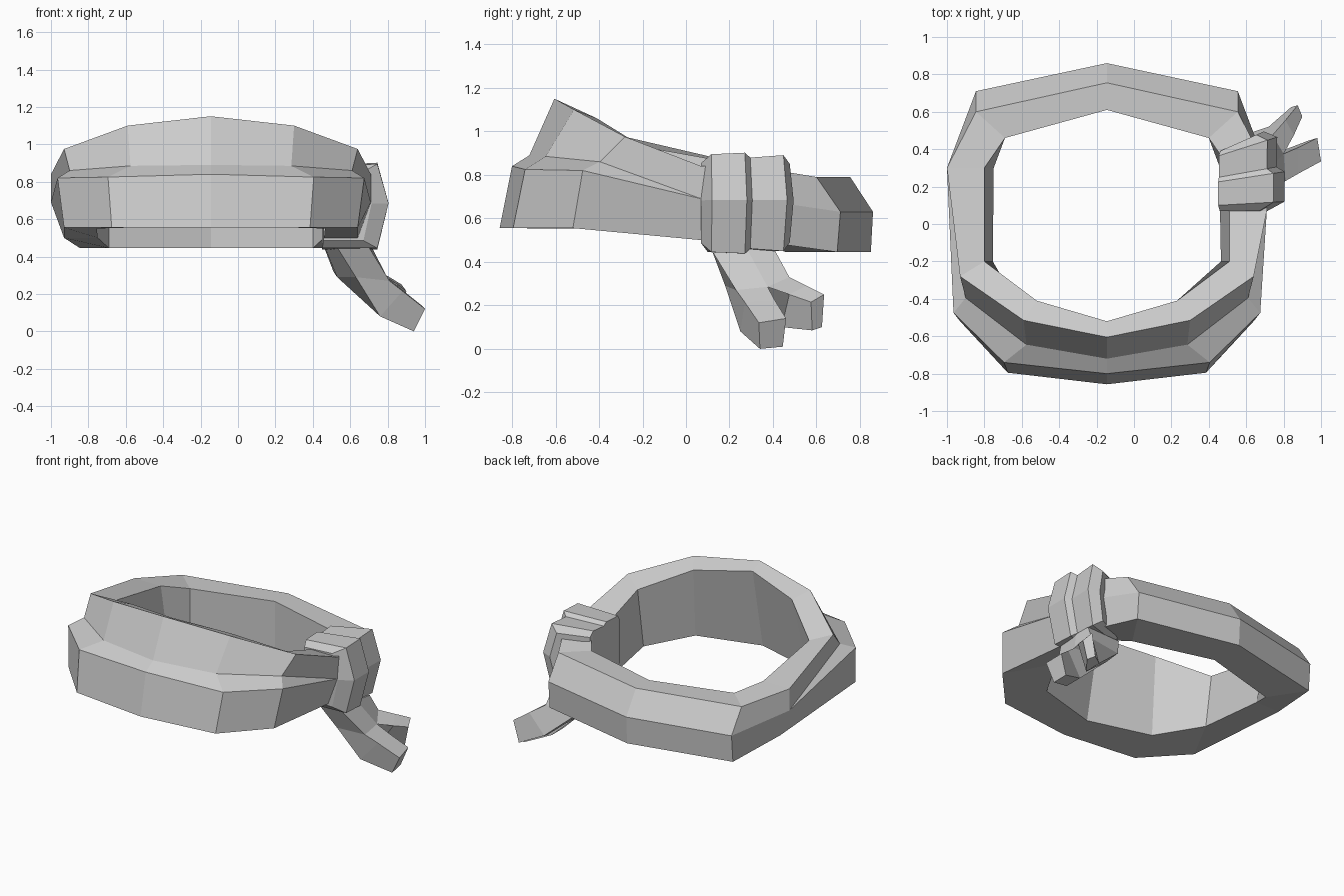
import bpy
import bmesh
from mathutils import Vector

default_cube = bpy.data.objects.get("Cube")
if default_cube:
    bpy.data.objects.remove(default_cube, do_unlink=True)

CENTRE = -0.145  # mirror plane of the band

# One plain cloth colour
cloth = bpy.data.materials.new("grey_cloth")
cloth.use_nodes = True
cloth.diffuse_color = (0.6, 0.6, 0.6, 1)
shader = next(n for n in cloth.node_tree.nodes if n.type == 'BSDF_PRINCIPLED')
shader.inputs["Base Color"].default_value = cloth.diffuse_color
shader.inputs["Roughness"].default_value = 0.9


def loft(name, sections, closed=False):
    """Skin a row of cross-sections that all have the same number of points."""
    mesh_data = bmesh.new()
    rings = [[mesh_data.verts.new(point) for point in section] for section in sections]
    pairs = list(zip(rings, rings[1:]))
    if closed:
        pairs.append((rings[-1], rings[0]))
    for ring, following in pairs:
        count = len(ring)
        for i in range(count):
            j = (i + 1) % count
            mesh_data.faces.new((ring[i], ring[j], following[j], following[i]))
    if not closed:
        mesh_data.faces.new(rings[0])
        mesh_data.faces.new(rings[-1])
    bmesh.ops.remove_doubles(mesh_data, verts=mesh_data.verts, dist=0.0005)
    bmesh.ops.recalc_face_normals(mesh_data, faces=mesh_data.faces)
    mesh = bpy.data.meshes.new(name)
    mesh_data.to_mesh(mesh)
    mesh_data.free()
    mesh.materials.append(cloth)
    part = bpy.data.objects.new(name, mesh)
    bpy.context.collection.objects.link(part)


def tall_section(hem, ledge, fold, crest, lining, hem_inside):
    """Front cross-section with a stepped fold."""
    return [Vector(p) for p in (hem, ledge, fold, crest, lining, hem_inside)]


def plain_section(hem, middle, crest, lining, hem_inside):
    """Rear cross-section where the two edges of the fold have merged."""
    return tall_section(hem, middle, middle, crest, lining, hem_inside)


def shifted(section, offset):
    return [point + Vector(offset) for point in section]


def placed(section, side):
    return [(CENTRE + side * point.x, point.y, point.z) for point in section]


# Band cross-sections, measured from the mirror plane
brow = tall_section(
    hem=(0, -.857, .555), ledge=(0, -.8, .84), fold=(0, -.72, .89),
    crest=(0, -.605, 1.15), lining=(0, -.52, 1.11), hem_inside=(0, -.63, .555))
brow_corner = tall_section(
    hem=(.53, -.795, .555), ledge=(.55, -.74, .825), fold=(.43, -.645, .885),
    crest=(.445, -.515, 1.1), lining=(.375, -.41, 1.06), hem_inside=(.43, -.51, .555))
temple = tall_section(
    hem=(.785, -.52, .555), ledge=(.82, -.475, .82), fold=(.755, -.395, .86),
    crest=(.785, -.28, .975), lining=(.655, -.2, .93), hem_inside=(.61, -.2, .55))
side_section = plain_section(
    hem=(.785, .3, .5), middle=(.855, .3, .69), crest=(.855, .3, .84),
    lining=(.655, .3, .84), hem_inside=(.605, .3, .5))
rear_corner = plain_section(
    hem=(.7, .695, .445), middle=(.7, .71, .63), crest=(.7, .6, .79),
    lining=(.545, .46, .79), hem_inside=(.545, .46, .445))
nape = plain_section(
    hem=(0, .85, .445), middle=(0, .86, .63), crest=(0, .755, .79),
    lining=(0, .61, .79), hem_inside=(0, .61, .445))

# Full loop: the knotted side has an extra section where the knot begins
knot_start = shifted(side_section, (0, -.23, 0))
knotted_half = [brow_corner, temple, knot_start, side_section, rear_corner]
free_half = [rear_corner, side_section, temple, brow_corner]
loop = [placed(brow, 1)]
loop += [placed(section, 1) for section in knotted_half]
loop += [placed(nape, 1)]
loop += [placed(section, -1) for section in free_half]
loft("head_band", loop, closed=True)


def knot_ring(inner_y, outer_y, width, height):
    """Bulging cross-section of the knot, leaning from inner_y to outer_y."""
    profile = [(.45, .88), (.745, .895), (.805, .685), (.745, .445), (.45, .445)]
    middle_x, middle_z = .48, .67
    inner_x, reach = .45, .355
    points = []
    for x, z in profile:
        lean = (x - inner_x) / reach
        points.append((middle_x + (x - middle_x) * width,
                       inner_y + (outer_y - inner_y) * lean,
                       middle_z + (z - middle_z) * height))
    return points


# Knot with two fanned wraps and a shallow groove between them
loft("knot", [
    knot_ring(.07, .07, width=.72, height=.82),
    knot_ring(.1, .12, width=1, height=1),
    knot_ring(.225, .28, width=1, height=1.03),
    knot_ring(.25, .305, width=.87, height=.93),
    knot_ring(.365, .465, width=.88, height=.98),
    knot_ring(.39, .495, width=.66, height=.8),
])

# Two loose tails that share the edge at the fork
fork_top, fork_under = (.8, .375, .285), (.53, .37, .29)
root_top, root_under = (.71, .28, .46), (.46, .28, .46)
loft("front_tail", [
    [(.7, .12, .45), root_top, root_under, (.53, .12, .45)],
    [(.81, .23, .27), fork_top, fork_under, (.63, .18, .29)],
    [(.88, .27, .215), (.88, .41, .22), (.76, .38, .08), (.76, .25, .08)],
    [(1, .335, .12), (.98, .46, .14), (.93, .445, .01), (.94, .34, 0)],
])
loft("back_tail", [
    [root_top, (.72, .41, .45), (.46, .4, .45), root_under],
    [fork_top, (.74, .475, .33), (.51, .45, .32), fork_under],
    [(.855, .475, .25), (.81, .555, .29), (.72, .52, .14), (.76, .44, .1)],
    [(.9, .575, .215), (.875, .635, .25), (.84, .625, .1), (.87, .58, .085)],
])
